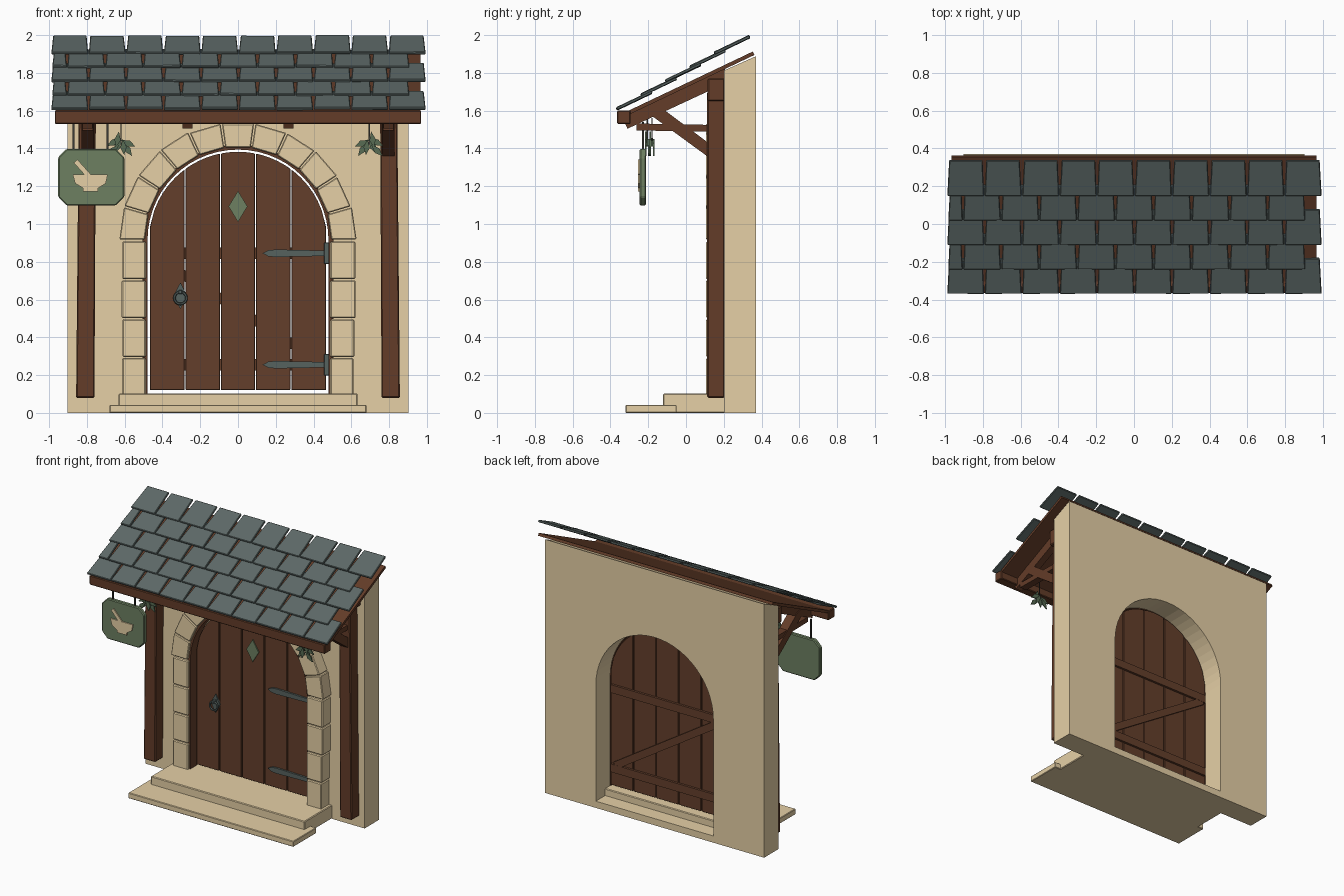
import bpy, bmesh, math, random
from mathutils import Matrix, Vector

if "Cube" in bpy.data.objects:
    bpy.data.objects.remove(bpy.data.objects["Cube"])

random.seed(4)


def mat(name, hexcol):
    lin = []
    for i in (0, 2, 4):
        c = int(hexcol[i:i + 2], 16) / 255
        lin.append(c / 12.92 if c <= 0.04045 else ((c + 0.055) / 1.055) ** 2.4)
    m = bpy.data.materials.new(name)
    m.diffuse_color = (*lin, 1)
    m.use_nodes = True
    m.node_tree.nodes["Principled BSDF"].inputs["Base Color"].default_value = m.diffuse_color
    return m


STONE = mat("sandstone", "E6D0A6")
WOOD = mat("dark wood", "643F2B")
BEAM = mat("beam wood", "633C28")
SLATE = mat("slate", "5D6967")
IRON = mat("iron", "56625F")
GREEN = mat("sign green", "6D8061")
HERB = mat("herb green", "586C54")
DARK = mat("dark cord", "3A3A36")


def prism(name, pts, a, b, m, axis="y", bevel=0.0):
    """Extrude a profile from a to b. axis y: pts are (x,z); axis x: (y,z); axis z: (x,y)."""
    place = {"y": lambda p, t: (p[0], t, p[1]),
             "x": lambda p, t: (t, p[0], p[1]),
             "z": lambda p, t: (p[0], p[1], t)}[axis]
    bm = bmesh.new()
    lo = [bm.verts.new(place(p, a)) for p in pts]
    hi = [bm.verts.new(place(p, b)) for p in pts]
    bm.faces.new(lo)
    bm.faces.new(hi[::-1])
    n = len(pts)
    for i in range(n):
        j = (i + 1) % n
        bm.faces.new((lo[i], hi[i], hi[j], lo[j]))
    if bevel:
        bmesh.ops.bevel(bm, geom=bm.edges[:], offset=bevel, segments=1, affect="EDGES")
    bmesh.ops.recalc_face_normals(bm, faces=bm.faces[:])
    me = bpy.data.meshes.new(name)
    bm.to_mesh(me)
    bm.free()
    me.materials.append(m)
    ob = bpy.data.objects.new(name, me)
    bpy.context.collection.objects.link(ob)
    return ob


def box(name, x0, x1, y0, y1, z0, z1, m, bevel=0.0):
    return prism(name, [(x0, z0), (x1, z0), (x1, z1), (x0, z1)], y0, y1, m, bevel=bevel)


def bar(p, q, w):
    """Four profile points of a straight bar from p to q with width w."""
    p, q = Vector(p), Vector(q)
    d = (q - p).normalized()
    n = Vector((-d.y, d.x)) * w / 2
    return [tuple(v) for v in (p + n, p - n, q - n, q + n)]


SPRING = 0.915


def arc(r, n=28):
    return [(r * math.cos(math.pi * i / n), SPRING + r * math.sin(math.pi * i / n)) for i in range(n + 1)]


# Wall with sloping top and arched opening
wall = prism("wall", [(0.2, 0), (0.37, 0), (0.37, 1.888), (0.2, 1.812)], -0.903, 0.903, STONE, "x")
cutter = prism("arch_cutter", [(0.484, 0.05)] + arc(0.484) + [(-0.484, 0.05)], 0, 0.6, STONE)
cutter.hide_render = True
cut = wall.modifiers.new("opening", "BOOLEAN")
cut.operation, cut.object, cut.solver = "DIFFERENCE", cutter, "EXACT"
bpy.context.view_layer.update()
me = bpy.data.meshes.new_from_object(wall.evaluated_get(bpy.context.evaluated_depsgraph_get()))
wall.modifiers.clear()
wall.data = me
bpy.data.objects.remove(cutter)

# Steps
box("lower_step", -0.68, 0.68, -0.32, -0.05, 0, 0.042, STONE, 0.004)
box("upper_step", -0.633, 0.633, -0.122, 0.26, 0, 0.102, STONE, 0.005)

# Jamb stones and arch stones
for s in (-1, 1):
    for i in range(4):
        z = 0.087 + i * 0.206
        out = random.uniform(0.61, 0.624)
        box("jamb_stone", *sorted((s * 0.488, s * out)), 0.106, 0.205, z + 0.003, z + 0.203, STONE, 0.006)
for i in range(11):
    a0 = math.pi * i / 11 + 0.006
    a1 = math.pi * (i + 1) / 11 - 0.006
    R = 0.626 + random.uniform(-0.006, 0.004)
    pts = [(r * math.cos(a), SPRING + r * math.sin(a)) for r, a in ((0.494, a0), (R, a0), (R, a1), (0.494, a1))]
    prism("arch_stone", pts, 0.106, 0.205, STONE, bevel=0.005)

# Thin door frame behind the stones
prism("door_frame", [(0.505, 0.1)] + arc(0.505) + [(-0.505, 0.1), (-0.479, 0.1)] + arc(0.479)[::-1] + [(0.479, 0.1)],
      0.125, 0.202, WOOD)

# Door planks cut to the arch
edges = [-0.47, -0.28, -0.093, 0.093, 0.28, 0.47]
for x0, x1 in zip(edges, edges[1:]):
    x0, x1 = x0 + 0.003, x1 - 0.003
    top = [x1 + (x0 - x1) * k / 8 for k in range(9)]
    pts = [(x0, 0.12), (x1, 0.12)] + [(x, SPRING - 0.005 + math.sqrt(0.472 ** 2 - x * x)) for x in top]
    prism("door_plank", pts, 0.178, 0.22, WOOD, bevel=0.003)

# Battens and diagonal brace on the back of the door
for z in (0.255, 0.845):
    box("door_batten", -0.455, 0.455, 0.219, 0.237, z - 0.03, z + 0.03, WOOD)
prism("door_brace", bar((0.42, 0.28), (-0.43, 0.82), 0.052), 0.219, 0.236, WOOD)

# Strap hinges
for z in (0.255, 0.845):
    prism("hinge_strap", [(0.13, z), (0.16, z - 0.016), (0.2, z - 0.02), (0.47, z - 0.014),
                          (0.47, z + 0.014), (0.2, z + 0.02), (0.16, z + 0.016)], 0.164, 0.18, IRON)
    box("hinge_plate", 0.456, 0.482, 0.158, 0.18, z - 0.057, z + 0.057, IRON, 0.003)

# Ring handle
prism("handle_plate", [(-0.305, 0.55), (-0.268, 0.62), (-0.305, 0.69), (-0.342, 0.62)], 0.169, 0.18, IRON)
bpy.ops.mesh.primitive_torus_add(major_radius=0.032, minor_radius=0.007, major_segments=16, minor_segments=6,
                                 location=(-0.305, 0.15, 0.608), rotation=(math.pi / 2, 0, 0))
bpy.context.object.name = "handle_ring"
bpy.context.object.data.materials.append(IRON)
box("handle_knob", -0.315, -0.295, 0.14, 0.172, 0.63, 0.65, IRON, 0.003)

# Diamond window
prism("diamond_window", [(0, 1.01), (0.05, 1.093), (0, 1.175), (-0.05, 1.093)], 0.17, 0.18, GREEN)

# Porch timber: posts, ledger, ties, braces, rafters, eave beam
for s in (-1, 1):
    prism("post", [(s * 0.76, 0.08), (s * 0.857, 0.08), (s * 0.842, 1.7), (s * 0.752, 1.7)],
          0.112, 0.205, BEAM, bevel=0.006)
    x0, x1 = sorted((s * 0.762, s * 0.828))
    prism("brace", [(-0.205, 1.59), (0.115, 1.357), (0.115, 1.432), (-0.13, 1.615), (-0.19, 1.63)], x0, x1, BEAM, "x")
    prism("tie_arm", [(-0.262, 1.495), (0.115, 1.49), (0.115, 1.525), (-0.262, 1.532)],
          x0 + 0.005, x1 - 0.005, BEAM, "x")
box("ledger_beam", -0.87, 0.87, 0.115, 0.205, 1.65, 1.77, BEAM, 0.006)
for x in (-0.797, -0.267, 0.267, 0.797):
    prism("rafter", bar((-0.325, 1.537), (0.22, 1.79), 0.072), x - 0.026, x + 0.026, BEAM, "x")
box("eave_beam", -0.97, 0.97, -0.364, -0.293, 1.53, 1.6, BEAM, 0.005)

# Roof boarding
prism("roof_board", bar((-0.325, 1.579), (0.358, 1.904), 0.02), -0.965, 0.965, BEAM, "x")

# Slate tiles, five staggered courses
TILT = math.radians(25.5)
for row in range(5):
    if row % 2 == 0:
        spans = [(-0.99 + 0.1985 * i, -0.99 + 0.1985 * (i + 1)) for i in range(10)]
    else:
        spans = [(-0.985, -0.905)] + [(-0.905 + 0.2015 * i, -0.905 + 0.2015 * (i + 1)) for i in range(9)]
    for x0, x1 in spans:
        c, h = (x0 + x1) / 2, (x1 - x0) / 2 - 0.002
        t = h - 0.009
        tile = prism("roof_tile", [(-h, 0), (h, 0), (t, 0.207), (-t, 0.207)], 0, 0.016, SLATE, "z", 0.004)
        tile.data.transform(Matrix.Translation((c, -0.364 + 0.1295 * row, 1.602 + 0.0735 * row
                                                + random.uniform(-0.002, 0.002)))
                            @ Matrix.Rotation(TILT, 4, "X")
                            @ Matrix.Rotation(random.uniform(-0.008, 0.008), 4, "Z"))

# Hanging sign with mortar and pestle
cx, cz, hw, hh, k = -0.777, 1.248, 0.175, 0.15, 0.045
prism("sign_board", [(cx - hw + k, cz - hh), (cx + hw - k, cz - hh), (cx + hw, cz - hh + k), (cx + hw, cz + hh - k),
                     (cx + hw - k, cz + hh), (cx - hw + k, cz + hh), (cx - hw, cz + hh - k), (cx - hw, cz - hh + k)],
      -0.245, -0.212, GREEN, bevel=0.006)
prism("sign_mortar", [(-0.875, 1.262), (-0.862, 1.215), (-0.82, 1.19), (-0.82, 1.172), (-0.74, 1.172), (-0.74, 1.19),
                      (-0.7, 1.215), (-0.69, 1.262)], -0.253, -0.244, STONE)
prism("sign_pestle", bar((-0.86, 1.333), (-0.79, 1.255), 0.026), -0.253, -0.244, STONE)
for x in (-0.87, -0.69):
    box("sign_rod", x - 0.005, x + 0.005, -0.233, -0.223, 1.38, 1.54, DARK)

# Hanging herb bundles: leaves (dx, z, angle) around a short stem, mirrored on the right
leaves = [(-0.01, 1.49, -100), (0, 1.455, -150), (0, 1.45, -115), (0.01, 1.45, -85),
          (0, 1.445, -25), (0.01, 1.43, -55), (-0.01, 1.42, -135)]
for bx, by, s in ((-0.62, -0.18, 1), (0.695, -0.205, -1)):
    box("herb_string", bx - 0.003, bx + 0.003, by - 0.003, by + 0.003, 1.42, 1.56, DARK)
    for i, (dx, z, ang) in enumerate(leaves):
        d = Vector((s * math.cos(math.radians(ang)), math.sin(math.radians(ang))))
        n = Vector((-d.y, d.x)) * 0.017
        o = Vector((bx + s * dx, z))
        y = by + (i % 3 - 1) * 0.008
        prism("herb_leaf", [tuple(v) for v in (o, o + d * 0.045 + n, o + d * 0.085, o + d * 0.045 - n)],
              y - 0.004, y + 0.004, HERB)
